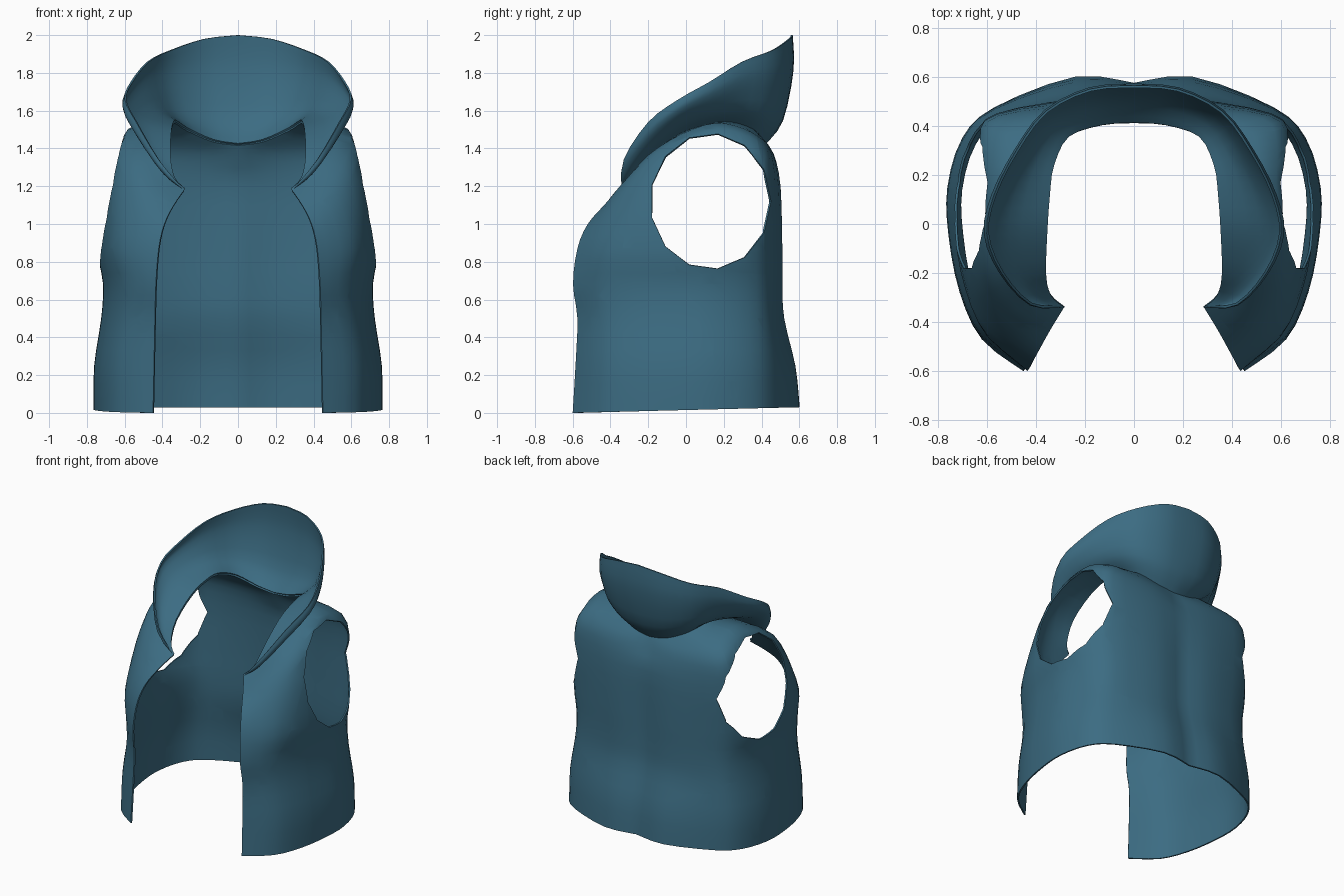
import bpy, bmesh, math
from mathutils import Vector

cube = bpy.data.objects.get("Cube")
if cube:
    bpy.data.objects.remove(cube, do_unlink=True)

cloth = bpy.data.materials.new("slate_blue_cloth")
cloth.use_nodes = True
colour = (0.045, 0.150, 0.225, 1)
cloth.diffuse_color = colour
bsdf = next(n for n in cloth.node_tree.nodes if n.type == 'BSDF_PRINCIPLED')
bsdf.inputs["Base Color"].default_value = colour
bsdf.inputs["Roughness"].default_value = 0.8


def spline(points, steps):
    """Resample a smooth curve that passes through all points."""
    p = [points[0]] + list(points) + [points[-1]]
    out = []
    for k in range(1, len(p) - 2):
        a, b, c, d = p[k - 1:k + 3]
        for s in range(steps):
            t = s / steps
            out.append(b + (c - a) * (t / 2) + (a * 2 - b * 5 + c * 4 - d) * (t * t / 2)
                       + (b * 3 - a - c * 3 + d) * (t ** 3 / 2))
    return out + [points[-1]]


def loft(rows, steps):
    """Skin a grid of guide rows as one smooth sheet."""
    rows = [spline(r, steps) for r in rows]
    columns = [spline(c, steps) for c in zip(*rows)]
    bm = bmesh.new()
    grid = [[bm.verts.new(v) for v in c] for c in columns]
    for left, right in zip(grid, grid[1:]):
        for i in range(len(left) - 1):
            bm.faces.new((left[i], right[i], right[i + 1], left[i + 1]))
    bmesh.ops.remove_doubles(bm, verts=bm.verts, dist=0.0005)
    return bm


def cut_armhole(bm, cy, cz, ry, rz, sides):
    """Cut an elliptical hole by slicing along each of its sides."""
    inside = [f for f in bm.faces if f.calc_center_median().x > 0.3]
    ring = [Vector((0, cy + ry * math.cos(k * math.tau / sides),
                    cz + rz * math.sin(k * math.tau / sides))) for k in range(sides)]
    for k, p in enumerate(ring):
        edge = ring[(k + 1) % sides] - p
        normal = Vector((0, edge.z, -edge.y)).normalized()
        geom = set(inside)
        for f in inside:
            geom.update(f.edges)
            geom.update(f.verts)
        cut = bmesh.ops.bisect_plane(bm, geom=list(geom), plane_co=p, plane_no=normal, dist=1e-5)
        faces = {g for g in cut["geom"] if isinstance(g, bmesh.types.BMFace)}
        inside = [f for f in faces if (f.calc_center_median() - p).dot(normal) < 0]
    bmesh.ops.delete(bm, geom=inside, context='FACES')


def finish(name, bm):
    """Mirror the half sheet and give it cloth thickness."""
    mesh = bpy.data.meshes.new(name)
    bm.to_mesh(mesh)
    bm.free()
    mesh.materials.append(cloth)
    ob = bpy.data.objects.new(name, mesh)
    bpy.context.collection.objects.link(ob)
    mirror = ob.modifiers.new("mirror", 'MIRROR')
    mirror.use_clip = True
    solid = ob.modifiers.new("thickness", 'SOLIDIFY')
    solid.thickness = 0.01
    solid.offset = -1
    bpy.ops.object.select_all(action='DESELECT')
    ob.select_set(True)
    bpy.context.view_layer.objects.active = ob
    bpy.ops.object.convert(target='MESH')
    bpy.ops.object.shade_smooth_by_angle(angle=math.radians(50))


# Hem outline, from the front opening round the side to the back centre
hem = [(.45, -.6), (.62, -.47), (.71, -.28), (.755, -.05), (.76, .15),
       (.70, .35), (.57, .475), (.24, .6), (0, .575)]


def torso_row(z, front_x, front_y, side_x, back_y):
    row = []
    for k, (x, y) in enumerate(hem):
        x = x * side_x / .76 if k else front_x
        back = (back_y / .6) ** (1 if x < .5 else .4)
        lift = .015 * (1 + y / .6) if z == 0 else 0
        row.append(Vector((x, y * (back if y > 0 else front_y / -.6), z + lift)))
    return row


# Torso rows: height, front edge x and y, side x, back y
torso = [torso_row(*r) for r in (
    (0, .45, -.6, .76, .6), (.25, .445, -.585, .757, .578), (.5, .44, -.575, .72, .52),
    (.68, .435, -.598, .71, .51), (.87, .42, -.575, .735, .51))]

chest = [Vector(p) for p in (
    (.39, -.52, 1.0), (.55, -.40, 1.08), (.65, -.25, 1.15), (.69, -.05, 1.2), (.69, .15, 1.2),
    (.66, .35, 1.2), (.56, .45, 1.2), (.25, .5, 1.2), (0, .49, 1.2))]
shoulder = [Vector(p) for p in (
    (.34, -.43, 1.1), (.47, -.35, 1.2), (.57, -.2, 1.35), (.6, -.02, 1.45), (.58, .17, 1.505),
    (.58, .34, 1.46), (.52, .43, 1.4), (.23, .465, 1.37), (0, .455, 1.33))]
neckline = [Vector(p) for p in (
    (.285, -.34, 1.18), (.34, -.29, 1.24), (.36, -.2, 1.36), (.355, -.03, 1.48), (.345, .12, 1.53),
    (.33, .24, 1.54), (.27, .36, 1.5), (.13, .41, 1.44), (0, .42, 1.42))]
collar_rim = [Vector(p) for p in (
    (.285, -.34, 1.18), (.42, -.33, 1.34), (.54, -.2, 1.54), (.6, -.04, 1.66), (.57, .12, 1.75),
    (.48, .3, 1.86), (.36, .46, 1.92), (.18, .55, 1.98), (0, .565, 2.0))]

# Vest body with armholes
body = loft(torso + [chest, shoulder, neckline], 3)
cut_armhole(body, .13, 1.12, .32, .36, 13)
finish("vest_body", body)


# Flared collar, bulging outward between neckline and rim
def collar_row(spread, rise):
    return [Vector((*n.lerp(r, spread).xy, n.lerp(r, rise).z))
            for n, r in zip(neckline, collar_rim)]


finish("collar", loft([neckline, collar_row(.65, .22), collar_row(1.03, .68), collar_rim], 3))
